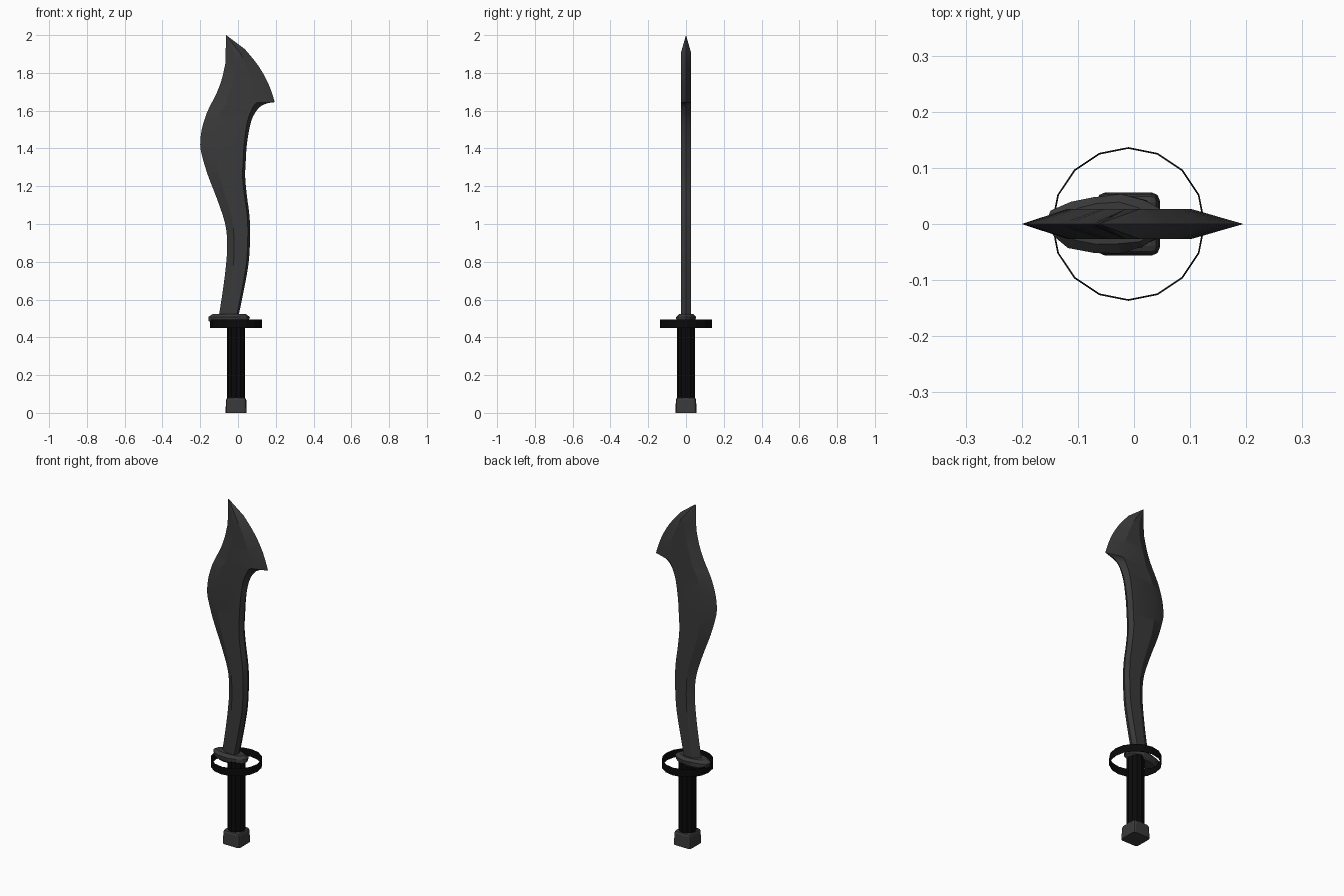
import bpy, bmesh, math, random
from mathutils import Vector

if "Cube" in bpy.data.objects:
    bpy.data.objects.remove(bpy.data.objects["Cube"])

random.seed(4)
CX = -0.01  # axis of the grip


def material(name, v):
    m = bpy.data.materials.new(name)
    m.diffuse_color = (v, v, v, 1)
    m.use_nodes = True
    m.node_tree.nodes["Principled BSDF"].inputs["Base Color"].default_value = m.diffuse_color
    return m


STEEL = material("dark steel", 0.042)
BLACK = material("black", 0.003)


def make(name, bm, mat, angle=None):
    bmesh.ops.recalc_face_normals(bm, faces=bm.faces)
    me = bpy.data.meshes.new(name)
    bm.to_mesh(me)
    bm.free()
    ob = bpy.data.objects.new(name, me)
    bpy.context.collection.objects.link(ob)
    me.materials.append(mat)
    if angle:
        bpy.ops.object.select_all(action='DESELECT')
        ob.select_set(True)
        bpy.context.view_layer.objects.active = ob
        bpy.ops.object.shade_smooth_by_angle(angle=math.radians(angle))
    return ob


def smooth_rows(rows, n=3):
    """Catmull-Rom interpolation of row tuples."""
    out = []
    for i in range(len(rows) - 1):
        p = [rows[max(0, min(len(rows) - 1, i + k))] for k in (-1, 0, 1, 2)]
        for s in range(n):
            t = s / n
            out.append(tuple(
                0.5 * (2*b + (c-a)*t + (2*a-5*b+4*c-d)*t*t + (3*b-a-3*c+d)*t**3)
                for a, b, c, d in zip(*p)))
    return out + [rows[-1]]


# Blade rows: edge x, z | back x, z | ridge position, back bevel position (0..1 across)
lower = [
    (-.105, .49, -.002, .49, .40, .90),
    (-.077, .67, .037, .68, .36, .90),
    (-.060, .82, .058, .81, .32, .90),
    (-.058, .92, .064, .95, .30, .90),
    (-.070, 1.01, .060, 1.05, .30, .91),
    (-.110, 1.13, .047, 1.15, .30, .92),
    (-.160, 1.26, .038, 1.25, .31, .93),
    (-.190, 1.36, .042, 1.35, .33, .94),
    (-.200, 1.42, .048, 1.43, .33, .94),
    (-.192, 1.50, .070, 1.545, .31, .92),
    (-.170, 1.575, .106, 1.61, .28, .88),
    (-.155, 1.61, .148, 1.637, .26, .80),
    (-.140, 1.64, .195, 1.645, .24, .72),
]
upper = [
    lower[-1],
    (-.110, 1.70, .160, 1.745, .25, .72),
    (-.085, 1.77, .106, 1.84, .35, .72),
    (-.067, 1.85, .037, 1.925, .50, .75),
]
rows = smooth_rows(lower) + smooth_rows(upper)[1:]

bm = bmesh.new()
rings = []
for lx, lz, rx, rz, f, g in rows:
    a, b = Vector((lx, 0, lz)), Vector((rx, 0, rz))
    y = Vector((0, 0.027, 0))
    p, q = a.lerp(b, f), a.lerp(b, g)
    rings.append([bm.verts.new(v) for v in (a, p - y, q - y, b, q + y, p + y)])
for r, s in zip(rings, rings[1:]):
    for i in range(6):
        j = (i + 1) % 6
        bm.faces.new((r[i], r[j], s[j], s[i]))
tip = bm.verts.new((-.063, 0, 2.0))
for i in range(6):
    bm.faces.new((rings[-1][i], rings[-1][(i + 1) % 6], tip))
bm.faces.new(rings[0])
make("blade", bm, STEEL, 20)


def stack(name, layers, n, mat, cx=CX, flute=0, jitter=0, angle=None):
    """Closed stack of elliptical rings: (z, radius x, radius y)."""
    bm = bmesh.new()
    prev = None
    for z, ax, ay in layers:
        ring = []
        for i in range(n):
            t = 2 * math.pi * i / n
            k = 1 - flute * (i % 2) + random.uniform(-jitter, jitter)
            ring.append(bm.verts.new((cx + ax * k * math.cos(t), ay * k * math.sin(t), z)))
        if prev:
            for i in range(n):
                j = (i + 1) % n
                bm.faces.new((prev[i], prev[j], ring[j], ring[i]))
        else:
            bm.faces.new(ring)
        prev = ring
    bm.faces.new(prev)
    return make(name, bm, mat, angle)


# Fluted grip
stack("grip", [(.07, .048, .048), (.49, .048, .048)], 24, BLACK, flute=.06)

# Lumpy collar between grip and blade, reaching further to the left
stack("collar", [(.472, .085, .040), (.487, .106, .052), (.508, .106, .052), (.523, .090, .038)],
      14, STEEL, cx=-.048, jitter=.06)

# Thin open ring guard
bm = bmesh.new()
bands = []
for r, z in ((.137, .45), (.137, .494), (.134, .494), (.134, .45)):
    bands.append([bm.verts.new((CX + r * math.cos(i * math.pi / 8),
                                r * math.sin(i * math.pi / 8), z)) for i in range(16)])
for k in range(4):
    a, b = bands[k], bands[(k + 1) % 4]
    for i in range(16):
        j = (i + 1) % 16
        bm.faces.new((a[i], a[j], b[j], b[i]))
make("ring_guard", bm, BLACK)

# Blocky pommel with softened edges
bm = bmesh.new()
bmesh.ops.create_cube(bm, size=1)
for v in bm.verts:
    k = 1.0 if v.co.z < 0 else .95
    v.co = Vector((CX + v.co.x * .112 * k, v.co.y * .112 * k, .041 + v.co.z * .082))
side = [e for e in bm.edges if abs(e.verts[0].co.z - e.verts[1].co.z) > .01
        or e.verts[0].co.z > .05]
bmesh.ops.bevel(bm, geom=side, offset=.014, segments=2, profile=.5, affect='EDGES')
make("pommel", bm, STEEL)
